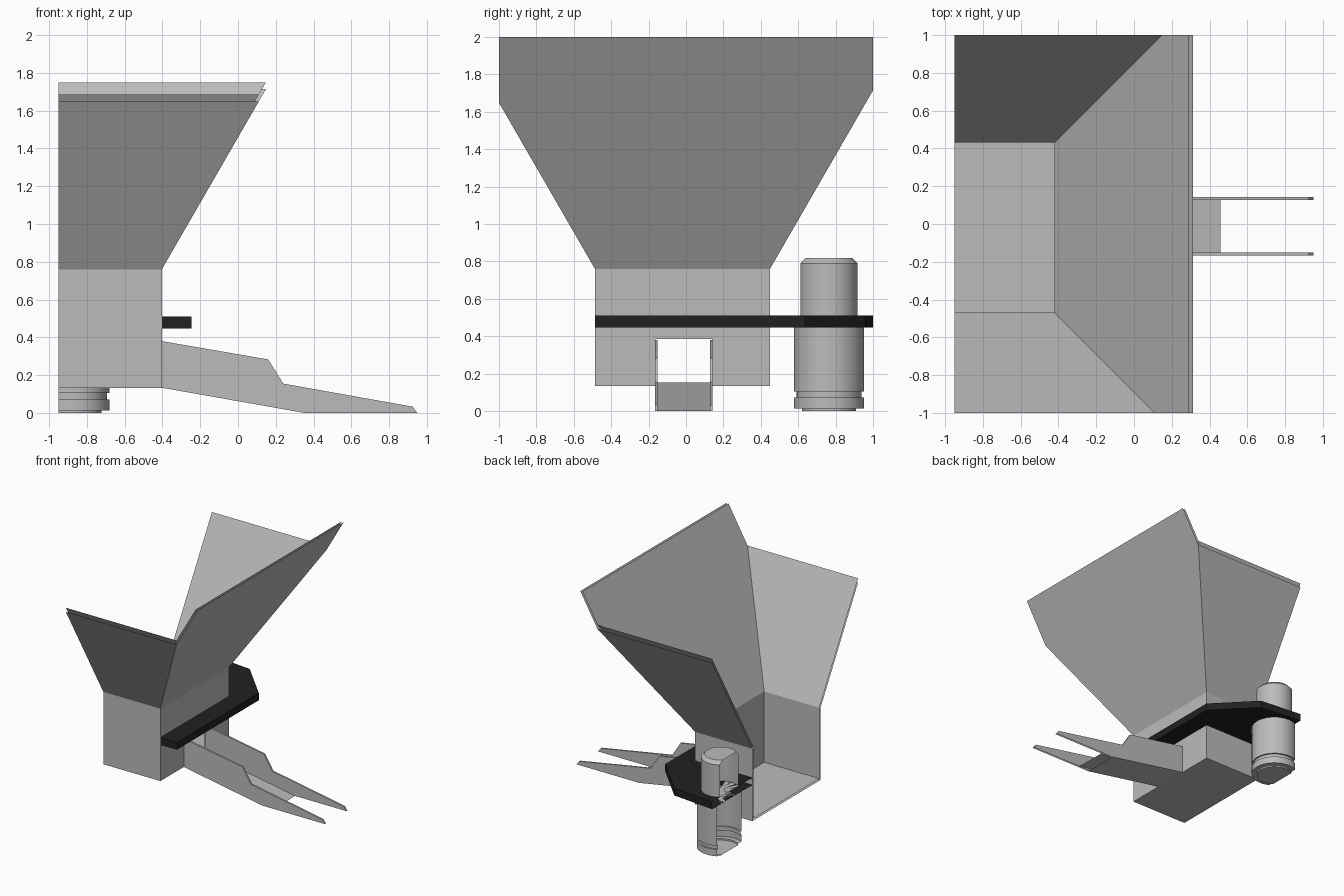
import bpy, bmesh, math
from mathutils import Vector

if "Cube" in bpy.data.objects:
    bpy.data.objects.remove(bpy.data.objects["Cube"])


def material(name, v):
    m = bpy.data.materials.new(name)
    m.diffuse_color = (v, v, v, 1)
    m.use_nodes = True
    m.node_tree.nodes["Principled BSDF"].inputs["Base Color"].default_value = m.diffuse_color
    return m


STEEL = material("steel_grey", 0.50)
BLACK = material("bracket_black", 0.015)
T = 0.018          # sheet thickness
X_CUT = -0.95      # the model is a section, left open on its cutting planes


def finish(bm, name, mat, smooth=False):
    """Trim to the section box (cuts stay open) and make the object."""
    for co, no in (((X_CUT, 0, 0), (-1, 0, 0)), ((0, 1, 0), (0, 1, 0)),
                   ((0, -1, 0), (0, -1, 0)), ((0, 0, 2), (0, 0, 1)),
                   ((0, 0, 0), (0, 0, -1))):
        bmesh.ops.bisect_plane(bm, geom=bm.verts[:] + bm.edges[:] + bm.faces[:],
                               dist=1e-5, plane_co=co, plane_no=no, clear_outer=True)
    me = bpy.data.meshes.new(name)
    for f in bm.faces:
        f.smooth = smooth
    bm.to_mesh(me)
    bm.free()
    if smooth:
        me.set_sharp_from_angle(angle=math.radians(30))
    me.materials.append(mat)
    ob = bpy.data.objects.new(name, me)
    bpy.context.collection.objects.link(ob)
    return ob


def quad(bm, pts, ref, sign):
    """Face whose normal points away from ref (sign 1) or towards it (-1)."""
    f = bm.faces.new([bm.verts.new(p) for p in pts])
    f.normal_update()
    if f.normal.dot(f.calc_center_median() - Vector(ref)) * sign < 0:
        f.normal_flip()


def prism(name, pts, vec, mat):
    """Closed outline extruded along vec."""
    bm = bmesh.new()
    face = bm.faces.new([bm.verts.new(p) for p in pts])
    r = bmesh.ops.extrude_face_region(bm, geom=[face], use_keep_orig=True)
    bmesh.ops.translate(bm, vec=vec,
                        verts=[v for v in r["geom"] if isinstance(v, bmesh.types.BMVert)])
    bmesh.ops.recalc_face_normals(bm, faces=bm.faces[:])
    return finish(bm, name, mat)


def lathe(name, profile, cx, cy, mat):
    """(radius, z) profile spun round a vertical axis."""
    bm = bmesh.new()
    vs = [bm.verts.new((cx + r, cy, z)) for r, z in profile]
    es = [bm.edges.new(p) for p in zip(vs, vs[1:])]
    bmesh.ops.spin(bm, geom=vs + es, cent=(cx, cy, 0), axis=(0, 0, 1),
                   angle=2 * math.pi, steps=64)
    bmesh.ops.remove_doubles(bm, verts=bm.verts[:], dist=1e-4)
    bmesh.ops.recalc_face_normals(bm, faces=bm.faces[:])
    return finish(bm, name, mat, True)


# Hopper: outer and inner skin of a box with 60 degree flared walls
X1, Y0, Y1, ZB, ZF = -0.403, -0.487, 0.449, 0.133, 0.76
HY0, HY1, HZ = -0.167, 0.142, 0.385      # outlet hole
bm = bmesh.new()
ref, far, h = (-0.9, 0, 1), -1.2, 1.4
d = h / math.sqrt(3)
for o, sign in ((0, 1), (T, -1)):
    x, a, b, zb, zf = X1 - o, Y0 + o, Y1 - o, ZB + o, ZF + 0.27 * o
    top = zf + h
    quad(bm, [(far, a, zb), (x, a, zb), (x, b, zb), (far, b, zb)], ref, sign)
    for y, s in ((a, -1), (b, 1)):
        quad(bm, [(far, y, zb), (x, y, zb), (x, y, zf), (far, y, zf)], ref, sign)
        quad(bm, [(far, y, zf), (x, y, zf), (x + d, y + s * d, top),
                  (far, y + s * d, top)], ref, sign)
    quad(bm, [(x, a, zf), (x, b, zf), (x + d, b + d, top), (x + d, a - d, top)], ref, sign)
    for p, q, z0 in ((a, HY0, zb), (HY0, HY1, HZ), (HY1, b, zb)):
        quad(bm, [(x, p, z0), (x, q, z0), (x, q, zf), (x, p, zf)], ref, sign)
# rim of the outlet hole
xi, hc = X1 - T, (X1, 0, 0.25)
for y in (HY0, HY1):
    quad(bm, [(X1, y, ZB), (xi, y, ZB), (xi, y, HZ), (X1, y, HZ)], hc, -1)
quad(bm, [(X1, HY0, HZ), (xi, HY0, HZ), (xi, HY1, HZ), (X1, HY1, HZ)], hc, -1)
bmesh.ops.remove_doubles(bm, verts=bm.verts[:], dist=1e-5)
finish(bm, "hopper", STEEL)

# Outlet chute: two side plates and a sloping floor, running below the base plane
side = [(X1, 0.133), (X1, 0.38), (0.16, 0.283), (0.24, 0.155), (0.925, 0.033),
        (0.96, -0.015), (0.60, -0.044)]
for name, y in (("chute_side_left", HY0), ("chute_side_right", HY1 - 0.015)):
    prism(name, [(px, y, pz) for px, pz in side], (0, 0.015, 0), STEEL)
floor = [(X1, 0.133), (X1, 0.152), (0.60, -0.025), (0.60, -0.044)]
prism("chute_floor", [(px, HY0 + 0.015, pz) for px, pz in floor],
      (0, HY1 - HY0 - 0.03, 0), STEEL)

# Black bracket plate wrapping the hopper corner and carrying the vibrator
plate = [(X1, Y0), (-0.245, Y0), (-0.245, 0.635), (-0.56, 0.96), (-0.95, 1.0),
         (-1.1, 1.0), (-1.1, Y1), (X1, Y1)]
prism("bracket_plate", [(px, py, 0.447) for px, py in plate], (0, 0, 0.063), BLACK)

# Motor: lower body with groove and foot, upper chamfered cap
CX, CY = -0.867, 0.765
lathe("motor_body", [(0, 0), (0.145, 0), (0.145, 0.013), (0.187, 0.013), (0.187, 0.072),
                     (0.173, 0.072), (0.173, 0.104), (0.187, 0.104), (0.187, 0.447),
                     (0, 0.447)], CX, CY, STEEL)
lathe("motor_cap", [(0, 0.51), (0.153, 0.51), (0.153, 0.79), (0.125, 0.818), (0, 0.818)],
      CX, CY, STEEL)
